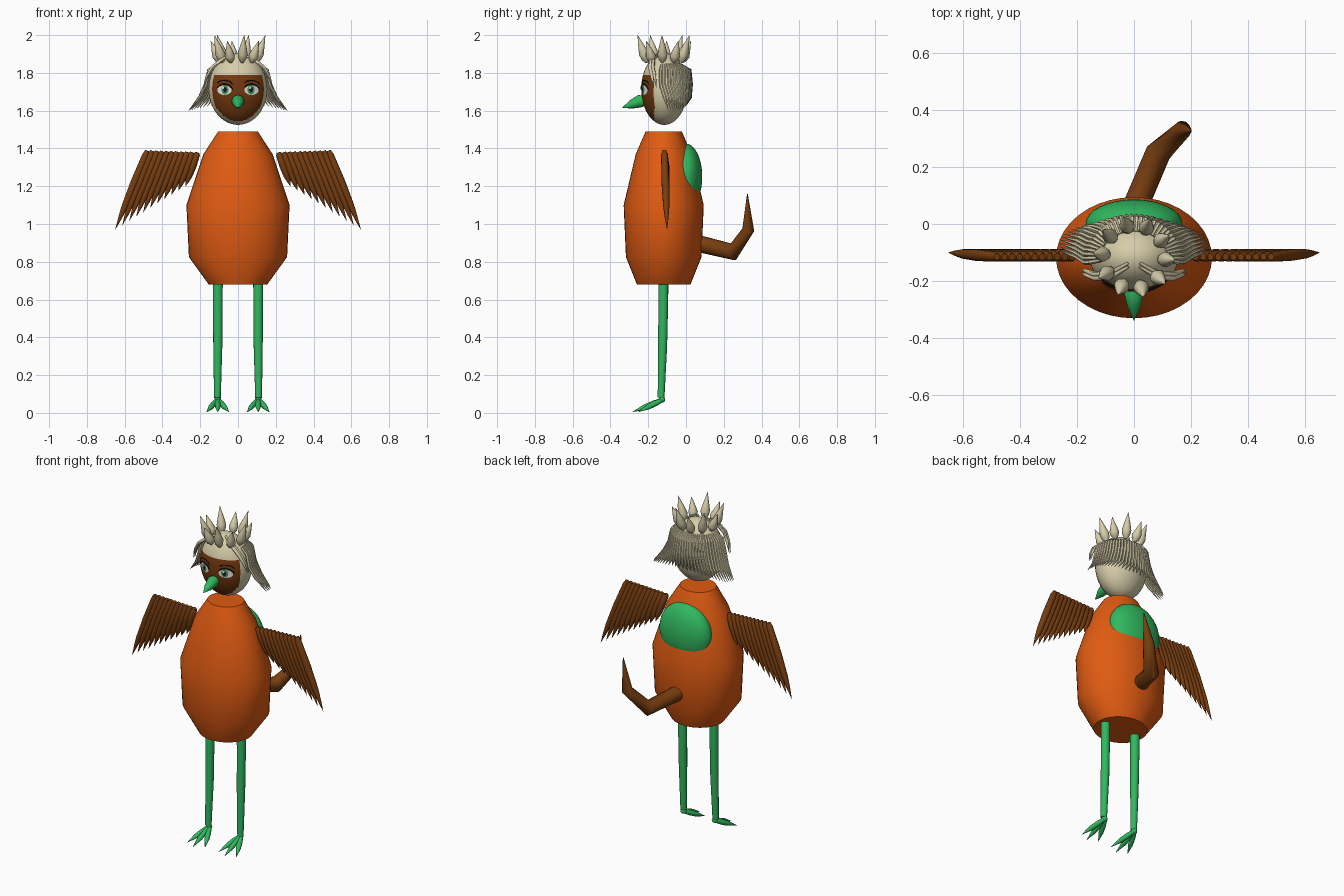
import bpy
import bmesh
from math import sin, cos, pi, sqrt, radians
from mathutils import Vector, Matrix

cube = bpy.data.objects.get("Cube")
if cube:
    bpy.data.objects.remove(cube)


def material(name, r, g, b):
    m = bpy.data.materials.new(name)
    m.use_nodes = True
    m.diffuse_color = (r, g, b, 1)
    bsdf = next(n for n in m.node_tree.nodes if n.type == "BSDF_PRINCIPLED")
    bsdf.inputs["Base Color"].default_value = (r, g, b, 1)
    return m


orange = material("orange", .75, .105, .006)
brown = material("brown", .19, .048, .005)
face_brown = material("face brown", .17, .04, .004)
green = material("green", .03, .48, .115)
cream = material("cream", .68, .61, .40)
white = material("white", .85, .85, .85)
black = material("black", .01, .008, .008)
iris_green = material("iris green", .06, .3, .12)


def finish(name, bm, *mats, angle=45):
    bmesh.ops.recalc_face_normals(bm, faces=bm.faces)
    mesh = bpy.data.meshes.new(name)
    bm.to_mesh(mesh)
    bm.free()
    ob = bpy.data.objects.new(name, mesh)
    bpy.context.collection.objects.link(ob)
    for m in mats:
        mesh.materials.append(m)
    bpy.ops.object.select_all(action="DESELECT")
    ob.select_set(True)
    bpy.context.view_layer.objects.active = ob
    bpy.ops.object.shade_smooth_by_angle(angle=radians(angle))
    return ob


def loft(bm, rings):
    """Skin a list of point rings and cap both ends."""
    rows = [[bm.verts.new(p) for p in ring] for ring in rings]
    n = len(rows[0])
    for a, b in zip(rows, rows[1:]):
        for i in range(n):
            j = (i + 1) % n
            bm.faces.new((a[i], a[j], b[j], b[i]))
    bm.faces.new(rows[0])
    bm.faces.new(rows[-1])


def tube(bm, points, radii, sides=10):
    """Sweep a round section of changing radius along a path."""
    pts = [Vector(p) for p in points]
    rings, normal = [], None
    for i, p in enumerate(pts):
        t = (pts[min(i + 1, len(pts) - 1)] - pts[max(i - 1, 0)]).normalized()
        u = normal if normal else (t.orthogonal())
        u = (u - t * u.dot(t)).normalized()
        normal, v = u, t.cross(u)
        rings.append([p + radii[i] * (u * cos(2 * pi * k / sides) + v * sin(2 * pi * k / sides))
                      for k in range(sides)])
    loft(bm, rings)


def spindle(bm, a, b, shape, sides=10):
    """Straight tapered spike: shape lists (fraction along, radius)."""
    a, b = Vector(a), Vector(b)
    tube(bm, [a.lerp(b, t) for t, r in shape], [r for t, r in shape], sides)


def ellipsoid(bm, centre, size, u=32, v=20):
    bmesh.ops.create_uvsphere(bm, u_segments=u, v_segments=v, radius=1,
                              matrix=Matrix.Translation(centre) @ Matrix.Diagonal((*size, 1)))


# Body: stacked elliptical rings
bm = bmesh.new()
AXIS = -.118
profile = [(.68, .155, .142), (.825, .26, .2), (1.1, .273, .212), (1.37, .183, .148), (1.49, .105, .096)]
loft(bm, [[(rx * cos(2 * pi * k / 40), AXIS + ry * sin(2 * pi * k / 40), z) for k in range(40)]
          for z, rx, ry in profile])
finish("body", bm, orange)

# Back patch
bm = bmesh.new()
ellipsoid(bm, (0, 0, 1.25), (.17, .086, .175))
finish("back_patch", bm, green)

# Head: face coloured on the front below the hairline
HEAD = Vector((0, -.115, 1.715))
SIZE = Vector((.155, .122, .19))
bm = bmesh.new()
ellipsoid(bm, HEAD, SIZE, 64, 48)
for f in bm.faces:
    c = f.calc_center_median()
    f.material_index = int(c.y < -.168 and c.z < 1.79)
finish("head", bm, cream, face_brown)


def on_face(x, z, lift):
    """Point on the front of the head, raised a little."""
    h = 1 - (x / SIZE.x) ** 2 - ((z - HEAD.z) / SIZE.z) ** 2
    return Vector((x, HEAD.y - SIZE.y * sqrt(max(h, 0)) - lift, z))


def disc(name, x, z, rx, rz, lift, mat):
    bm = bmesh.new()
    hub = bm.verts.new(on_face(x, z, lift))
    rim = [bm.verts.new(on_face(x + rx * cos(2 * pi * k / 20), z + rz * sin(2 * pi * k / 20), lift))
           for k in range(20)]
    for k in range(20):
        bm.faces.new((hub, rim[k], rim[(k + 1) % 20]))
    finish(name, bm, mat)


# Eyes, lashes and brows
for side, s in (("left", 1), ("right", -1)):
    x = .072 * s
    disc(side + "_eye_white", x, 1.71, .038, .027, .003, white)
    disc(side + "_iris", x - .003 * s, 1.711, .019, .025, .005, iris_green)
    disc(side + "_pupil", x - .003 * s, 1.711, .01, .014, .007, black)
    disc(side + "_eye_glint", x - .008, 1.721, .006, .006, .008, white)
    bm = bmesh.new()
    arc = [radians(a) for a in range(5, 180, 25)]
    tube(bm, [on_face(x + .042 * cos(a), 1.708 + .032 * sin(a), .003) for a in arc],
         [.002] + [.004] * (len(arc) - 2) + [.002], 6)
    tube(bm, [on_face(x + .042 * cos(a), 1.738 + .022 * sin(a), .001) for a in arc],
         [.0015] + [.0025] * (len(arc) - 2) + [.0015], 6)
    finish(side + "_lash_and_brow", bm, black)

# Beak
bm = bmesh.new()
tube(bm, [(0, -.2, 1.655), (0, -.245, 1.65), (0, -.29, 1.633), (0, -.337, 1.615)], [.022, .034, .023, .001], 14)
finish("beak", bm, green)

# Crown of spikes
bm = bmesh.new()
for k in range(10):
    a = radians(13 + 36 * k)
    d = Vector((sin(a), -cos(a), 0))
    base = Vector((0, HEAD.y, 1.855)) + d * .095
    tip = Vector((0, HEAD.y, 2.0 - .03 * (k % 2))) + d * .145
    spindle(bm, base, tip, [(0, .008), (.15, .022), (.32, .027), (.6, .017), (1, .0005)], 12)
finish("crown_spikes", bm, cream)

# Hair: strands hanging round the back and flaring at the sides
bm = bmesh.new()
COUNT = 34
for k in range(COUNT):
    a = radians(-98 + 196 * k / (COUNT - 1))
    sx, cy = sin(a), cos(a)
    flare = sx * sx

    def at(rx, ry, z, back=0):
        return (rx * sx, HEAD.y + ry * cy + back * flare, z)

    tube(bm, [at(.115, .088, 1.845), at(.155, .136, 1.815), at(.172, .143, 1.74),
              at(.205, .138, 1.67, .02), at(.262, .122, 1.635 - .035 * flare, .04)],
         [.006, .009, .009, .008, .001], 6)
finish("back_hair", bm, cream)

# Loose locks framing the face
bm = bmesh.new()
for s in (-1, 1):
    for shift in (0, .014):
        tube(bm, [(.02 * s, -.15 + shift, 1.9), (.08 * s, -.185 + shift, 1.876), (.135 * s, -.19 + shift, 1.83),
                  (.165 * s, -.18 + shift, 1.78), (.185 * s, -.17 + shift, 1.72)],
             [.005, .009, .01, .008, .001], 8)
finish("front_locks", bm, cream)

# Wings: overlapping feathers, longer toward the outside
FEATHERS = 11
for side, s in (("left", 1), ("right", -1)):
    bm = bmesh.new()
    for k in range(FEATHERS):
        t = k / (FEATHERS - 1)
        spindle(bm, (s * (.215 + .265 * t), -.115, 1.378 + .01 * t),
                (s * (.278 + .372 * t), -.1, 1.2 - .23 * t),
                [(0, .012), (.06, .018), (.4, .021), (.7, .017), (.85, .01), (1, .0005)], 10)
    finish(side + "_wing", bm, brown)

# Tail
bm = bmesh.new()
tube(bm, [(0, .05, .9), (.085, .25, .852), (.17, .33, .97), (.2, .325, 1.16)], [.045, .045, .032, .002], 14)
finish("tail", bm, brown, angle=60)

# Legs and three-toed feet
for side, s in (("left", 1), ("right", -1)):
    x = .107 * s
    bm = bmesh.new()
    tube(bm, [(x, -.12, .75), (x, -.12, .6), (x, -.124, .35), (x + .002 * s, -.132, .08)],
         [.027, .026, .024, .018], 14)
    finish(side + "_leg", bm, green)
    bm = bmesh.new()
    ellipsoid(bm, (x, -.128, .07), (.018, .018, .016), 12, 8)
    for spread in (-1, 0, 1):
        spindle(bm, (x, -.118, .072), (x + .06 * spread, -.285 + .03 * abs(spread), .004),
                [(0, .01), (.3, .015), (.6, .014), (1, .0005)], 10)
    finish(side + "_foot", bm, green)
